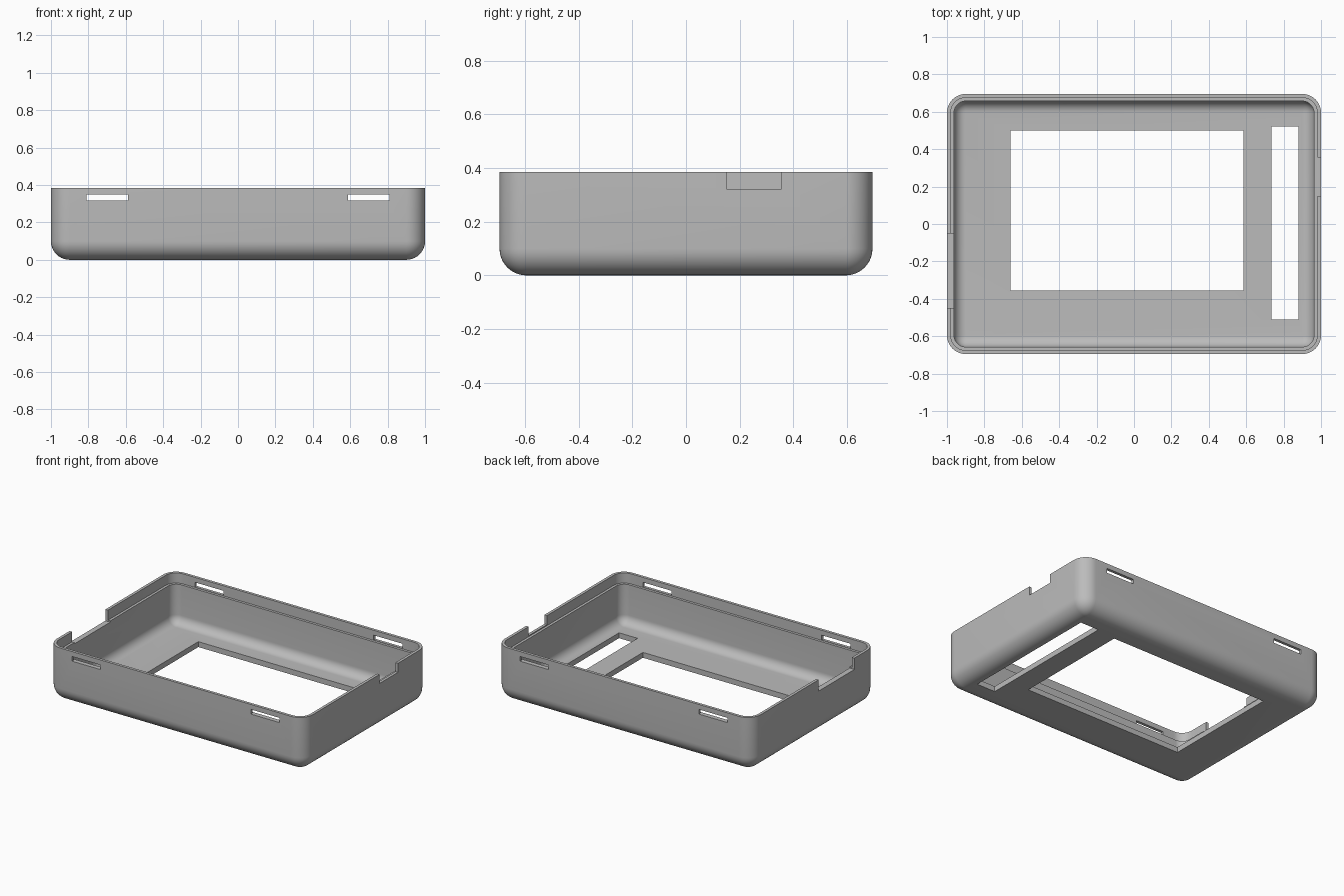
import bpy, bmesh, math

if "Cube" in bpy.data.objects:
    bpy.data.objects.remove(bpy.data.objects["Cube"])

HX, HY, TOP = 1.0, 0.695, 0.385     # half sizes and height
R, WALL, LIP = 0.1, 0.038, 0.02     # outer radius, wall and rim thickness
LEDGE = 0.314
STEPS = 10

grey = bpy.data.materials.new("shell grey")
grey.use_nodes = True
grey.diffuse_color = (0.5, 0.5, 0.5, 1)
grey.node_tree.nodes["Principled BSDF"].inputs["Base Color"].default_value = (0.5, 0.5, 0.5, 1)


def quarter(i):
    a = math.pi / 2 * i / STEPS
    return math.cos(a), math.sin(a)


def ring(bm, inset, z):
    """Rounded rectangle loop, inset from the outer wall."""
    r = max(R - inset, 0.0)
    verts = []
    for k, (sx, sy) in enumerate([(1, 1), (-1, 1), (-1, -1), (1, -1)]):
        for i in range(STEPS + 1):
            c, s = quarter(i if k % 2 == 0 else STEPS - i)
            verts.append(bm.verts.new((sx * (HX - R + r * c), sy * (HY - R + r * s), z)))
    return verts


# Wall section: outer fillet, rim, inner ledge, inner fillet
section = []
for i in range(STEPS + 1):
    c, s = quarter(STEPS - i)
    section.append((R - R * c, R - R * s))
section += [(0, TOP), (LIP, TOP), (LIP, LEDGE), (WALL, LEDGE)]
ri = R - WALL
for i in range(STEPS + 1):
    c, s = quarter(i)
    section.append((R - ri * c, R - ri * s))

bm = bmesh.new()
rings = [ring(bm, d, z) for d, z in section]
for a, b in zip(rings, rings[1:]):
    n = len(a)
    for i in range(n):
        j = (i + 1) % n
        bm.faces.new((a[i], a[j], b[j], b[i]))
bm.faces.new(rings[0])
bm.faces.new(rings[-1])
bmesh.ops.remove_doubles(bm, verts=bm.verts, dist=0.0001)
bmesh.ops.recalc_face_normals(bm, faces=bm.faces)
mesh = bpy.data.meshes.new("case_shell")
bm.to_mesh(mesh)
bm.free()
shell = bpy.data.objects.new("case_shell", mesh)
bpy.context.collection.objects.link(shell)
mesh.materials.append(grey)
bpy.context.view_layer.objects.active = shell
shell.select_set(True)


def cut(x, y, z):
    """Cut a box given by its ranges out of the shell."""
    cutter_mesh = bpy.data.meshes.new("cutter")
    b = bmesh.new()
    bmesh.ops.create_cube(b, size=1)
    for v in b.verts:
        v.co = [(lo + hi) / 2 + p * (hi - lo) for p, (lo, hi) in zip(v.co, (x, y, z))]
    b.to_mesh(cutter_mesh)
    b.free()
    cutter = bpy.data.objects.new("cutter", cutter_mesh)
    cutter.hide_render = True
    bpy.context.collection.objects.link(cutter)
    mod = shell.modifiers.new("cut", 'BOOLEAN')
    mod.operation = 'DIFFERENCE'
    mod.solver = 'EXACT'
    mod.object = cutter
    bpy.ops.object.modifier_apply(modifier=mod.name)
    bpy.data.objects.remove(cutter)


# Floor openings: large window and long side window
cut((-0.66, 0.585), (-0.355, 0.5), (-0.1, 0.2))
cut((0.735, 0.88), (-0.51, 0.52), (-0.1, 0.2))
# Clip slots through front and back walls
for side in (-1, 1):
    x = sorted((side * 0.587, side * 0.81))
    cut(x, (-1, 1), (0.317, 0.35))
# Rim notches, one in each short wall
cut((0.9, 1.1), (0.15, 0.355), (0.321, 0.5))
cut((-1.1, -0.9), (-0.45, -0.05), (0.305, 0.5))

bpy.ops.object.shade_smooth_by_angle(angle=math.radians(30))
